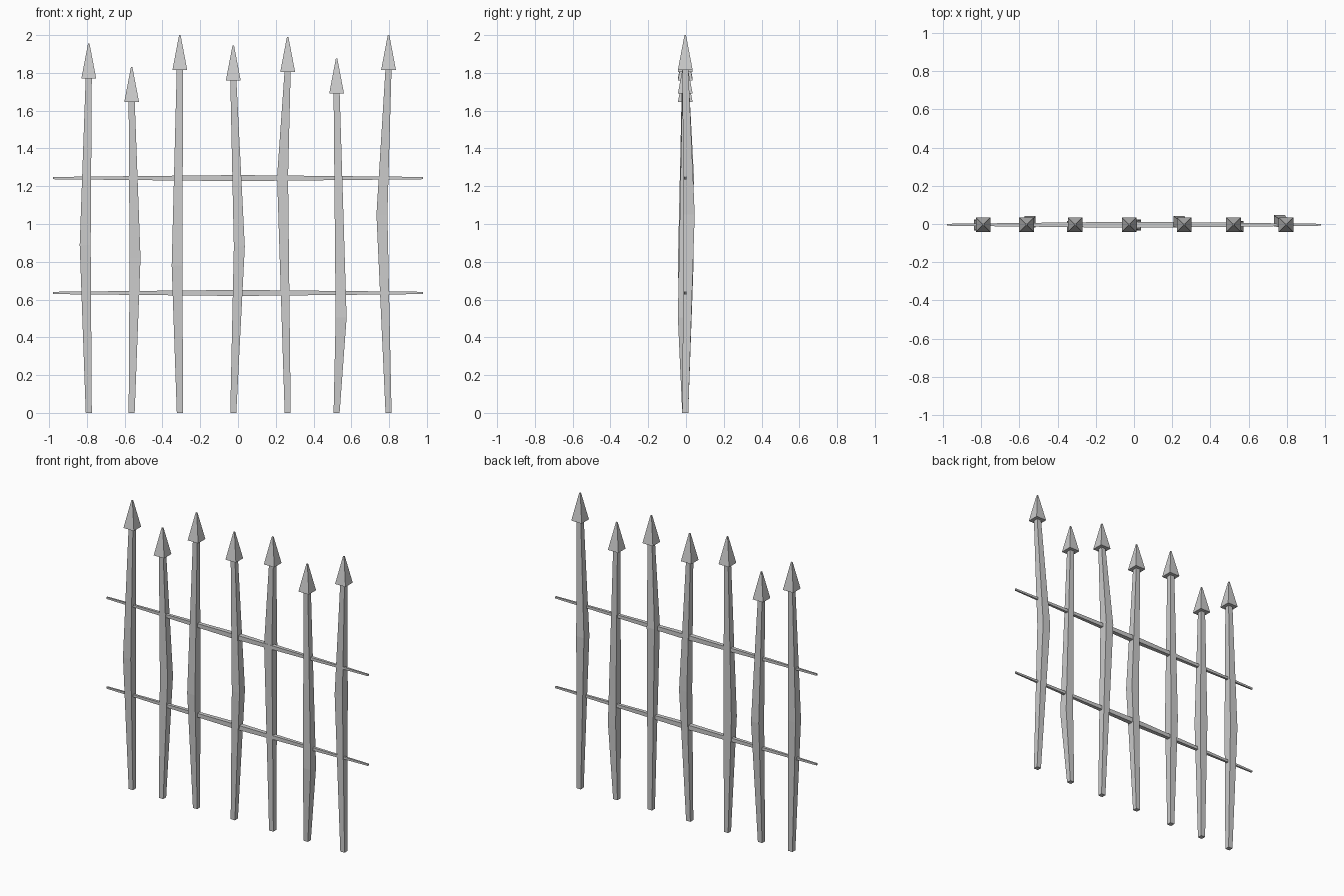
import bpy, bmesh
from mathutils import Vector

if "Cube" in bpy.data.objects:
    bpy.data.objects.remove(bpy.data.objects["Cube"])

Y0 = -0.004


def loft(name, sections, axis):
    """Square tube through (centre, half_u, half_v) sections, capped at both ends."""
    u, v = {'z': ((1, 0, 0), (0, 1, 0)), 'x': ((0, 1, 0), (0, 0, 1))}[axis]
    u, v = Vector(u), Vector(v)
    bm = bmesh.new()
    rings = []
    for c, hu, hv in sections:
        rings.append([bm.verts.new(Vector(c) + u * hu * a + v * hv * b)
                      for a, b in ((-1, -1), (1, -1), (1, 1), (-1, 1))])
    for r, s in zip(rings, rings[1:]):
        for i in range(4):
            j = (i + 1) % 4
            bm.faces.new((r[i], r[j], s[j], s[i]))
    bm.faces.new(rings[0][::-1])
    bm.faces.new(rings[-1])
    bmesh.ops.recalc_face_normals(bm, faces=bm.faces)
    me = bpy.data.meshes.new(name)
    bm.to_mesh(me)
    bm.free()
    ob = bpy.data.objects.new(name, me)
    bpy.context.collection.objects.link(ob)
    return ob


# Pickets: x, tip height, bend x, bend y, bend height
pickets = [
    (-0.790, 1.955, -0.809, -0.006, 0.89),
    (-0.563, 1.83, -0.545, 0.012, 0.82),
    (-0.308, 2.00, -0.322, -0.014, 0.78),
    (-0.025, 1.945, 0.007, -0.006, 0.88),
    (0.263, 1.99, 0.236, 0.013, 1.25),
    (0.522, 1.875, 0.546, -0.014, 0.505),
    (0.797, 2.00, 0.762, 0.017, 1.05),
]
for i, (x, tip, bx, by, bz) in enumerate(pickets, 1):
    neck = tip - 0.184
    # Bent bar, thickest at the bend
    loft(f"picket_{i}", [((x, Y0, 0), 0.016, 0.016),
                         ((bx, by, bz), 0.029, 0.029),
                         ((x, Y0, neck + 0.01), 0.016, 0.016)], 'z')
    # Pyramid spear head
    loft(f"spear_head_{i}", [((x, Y0, neck), 0.039, 0.039),
                             ((x, Y0, tip), 0.004, 0.004)], 'z')

# Rails tapering towards both ends
for name, z in (("lower_rail", 0.635), ("upper_rail", 1.243)):
    loft(name, [((-0.98, Y0, z), 0.005, 0.006),
                ((0.0, Y0, z), 0.016, 0.016),
                ((0.98, Y0, z), 0.005, 0.006)], 'x')
